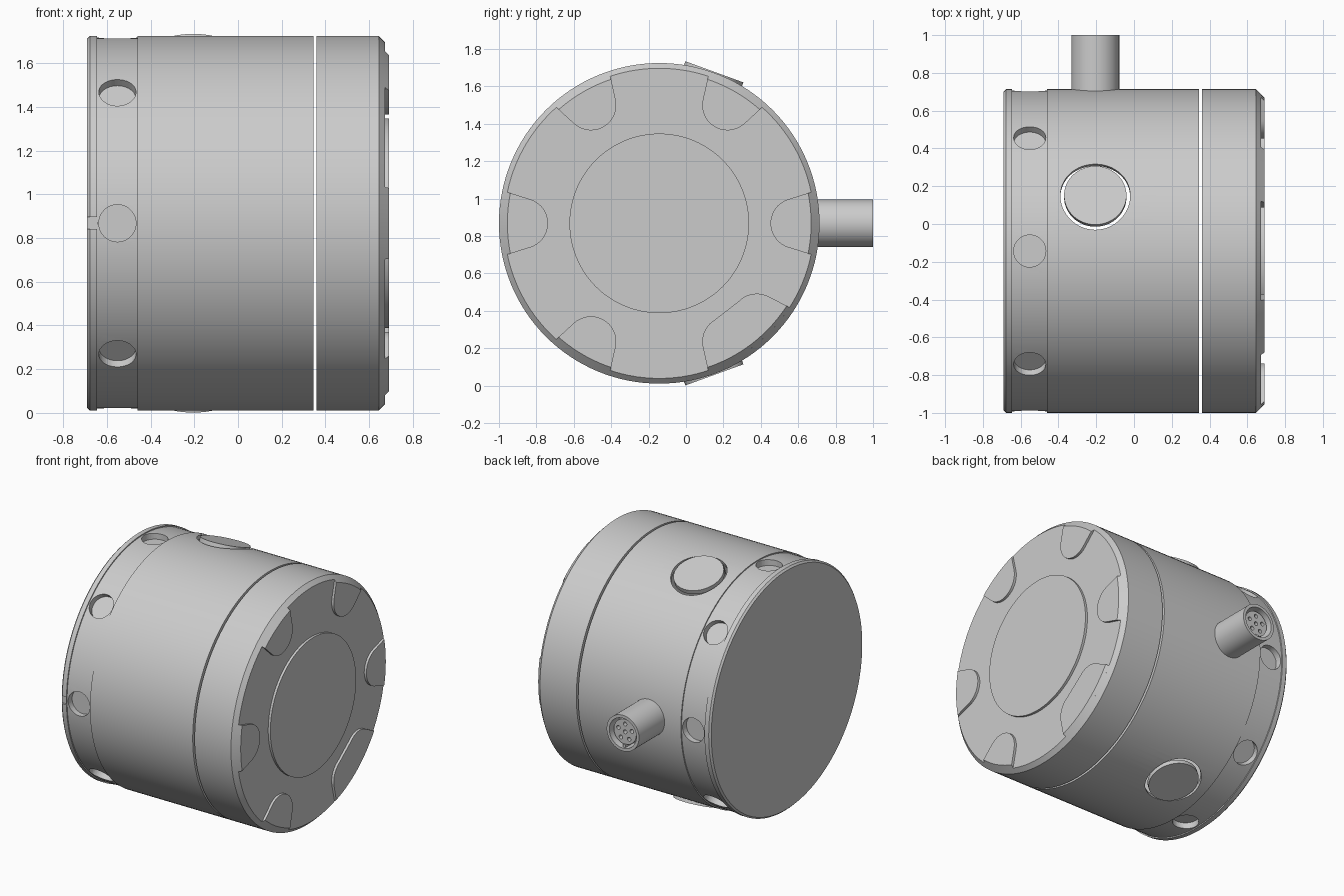
import bpy, bmesh
from math import sin, cos, pi, radians
from mathutils import Vector, Matrix

if "Cube" in bpy.data.objects:
    bpy.data.objects.remove(bpy.data.objects["Cube"])

CY, CZ, R = -0.143, 0.868, 0.857      # drum axis (runs along x) and radius
AXIS = Vector((0, CY, CZ))


def finish(name, bm, smooth=True):
    bmesh.ops.recalc_face_normals(bm, faces=bm.faces)
    me = bpy.data.meshes.new(name)
    bm.to_mesh(me)
    bm.free()
    ob = bpy.data.objects.new(name, me)
    bpy.context.collection.objects.link(ob)
    if smooth:
        shade(ob)
    return ob


def select(ob):
    bpy.ops.object.select_all(action='DESELECT')
    ob.select_set(True)
    bpy.context.view_layer.objects.active = ob


def shade(ob):
    select(ob)
    bpy.ops.object.shade_smooth_by_angle(angle=radians(25))


def lathe(name, profile, origin, axis, closed=False, n=128):
    """Revolve (distance along axis, radius) points; r = 0 ends become poles."""
    rot = Vector(axis).to_track_quat('Z', 'Y')
    bm = bmesh.new()
    rings = []
    for t, r in profile:
        k = n if r > 0 else 1
        rings.append([bm.verts.new(origin + rot @ Vector((r * cos(2 * pi * i / n), r * sin(2 * pi * i / n), t)))
                      for i in range(k)])
    pairs = list(zip(rings, rings[1:]))
    if closed:
        pairs.append((rings[-1], rings[0]))
    for a, b in pairs:
        for i in range(n):
            j = (i + 1) % n
            if len(a) == 1:
                bm.faces.new((a[0], b[i], b[j]))
            elif len(b) == 1:
                bm.faces.new((a[i], a[j], b[0]))
            else:
                bm.faces.new((a[i], a[j], b[j], b[i]))
    return finish(name, bm)


def add_cyl(bm, origin, direction, t0, t1, r, n=48):
    d = Vector(direction).normalized()
    m = Matrix.Translation(origin + d * (t0 + t1) / 2) @ d.to_track_quat('Z', 'Y').to_matrix().to_4x4()
    bmesh.ops.create_cone(bm, cap_ends=True, segments=n, radius1=r, radius2=r, depth=t1 - t0, matrix=m)


def add_box(bm, centre, size):
    bmesh.ops.create_cube(bm, size=1, matrix=Matrix.Translation(centre) @ Matrix.Diagonal((*size, 1)))


def cut(ob, bm):
    cutter = finish("cutter", bm, False)
    cutter.hide_render = True
    mod = ob.modifiers.new("cut", 'BOOLEAN')
    mod.operation, mod.solver, mod.object = 'DIFFERENCE', 'EXACT', cutter
    select(ob)
    bpy.ops.object.modifier_apply(modifier=mod.name)
    bpy.data.objects.remove(cutter)
    shade(ob)


# Main drum: a hollow cup with end flange and shallow band
body = lathe("drum_body", [(-0.69, 0), (-0.69, R - 0.012), (-0.678, R), (-0.645, R), (-0.645, 0.849),
                           (-0.46, 0.849), (-0.46, R), (0.345, R), (0.345, 0.83), (-0.44, 0.83),
                           (-0.44, 0.79), (-0.65, 0.79), (-0.65, 0)], AXIS, (1, 0, 0))

# Eight blind holes in the band, front index notch, two button openings
button_origin = AXIS + Vector((-0.205, 0, 0))
button_dirs = [(0, sin(radians(20)), s * cos(radians(20))) for s in (1, -1)]
bm = bmesh.new()
for i in range(8):
    a = i * pi / 4
    add_cyl(bm, AXIS + Vector((-0.552, 0, 0)), (0, cos(a), sin(a)), 0.805, 0.95, 0.085)
add_box(bm, (-0.68, CY - R, CZ), (0.07, 0.03, 0.055))
for d in button_dirs:
    add_cyl(bm, button_origin, d, 0.7, 1.0, 0.185, 64)
cut(body, bm)

# Flat buttons, above and below
for name, d in zip(("upper_button", "lower_button"), button_dirs):
    bm = bmesh.new()
    add_cyl(bm, button_origin, d, 0.83, 0.862, 0.165, 64)
    finish(name, bm)

# End cap with chamfered rim and raised centre disc
lathe("end_cap", [(0.36, 0), (0.36, R), (0.645, R), (0.673, 0.829), (0.673, 0)], AXIS, (1, 0, 0))
lathe("centre_disc", [(0.66, 0), (0.66, 0.48), (0.69, 0.48), (0.69, 0)], AXIS, (1, 0, 0))


# Raised grip pads round the cap face
def pad(name, deg0, deg1):
    a0, a1, half = radians(deg0), radians(deg1), radians(11.5)

    def arc(a, side):
        pts = []
        for i in range(11):
            t = radians(180 - 72 * i / 10)
            u, v = 0.73 + 0.135 * cos(t), side * 0.135 * sin(t)
            pts.append((u * cos(a) - v * sin(a), u * sin(a) + v * cos(a)))
        return pts

    inner = arc(a0, -1)[::-1] + arc(a1, 1)[(1 if a0 == a1 else 0):]
    bm = bmesh.new()
    rings = []
    for x, r in ((0.672, 0.83), (0.69, 0.812)):
        rim = [a1 + half + (a0 - a1 - 2 * half) * i / 14 for i in range(15)]
        pts = inner + [(r * cos(a), r * sin(a)) for a in rim]
        rings.append([bm.verts.new((x, CY + y, CZ + z)) for y, z in pts])
    n = len(rings[0])
    for i in range(n):
        j = (i + 1) % n
        bm.faces.new((rings[0][i], rings[0][j], rings[1][j], rings[1][i]))
    for ring in rings:
        bm.faces.new(ring)
    finish(name, bm)


for k in range(5):
    pad(f"grip_pad_{k + 1}", 60 * k, 60 * k)
pad("wide_grip_pad", 300, 315.6)

# Cable socket at the back: sleeve, insert with pin holes, key
socket = Vector((-0.205, 0, CZ))
lathe("socket_sleeve", [(0.67, 0), (0.67, 0.127), (1.0, 0.127), (1.0, 0.106), (0.9, 0.106), (0.9, 0)],
      socket, (0, 1, 0), n=64)
insert = lathe("socket_insert", [(0.89, 0), (0.89, 0.088), (0.975, 0.088), (0.975, 0)], socket, (0, 1, 0), n=64)
bm = bmesh.new()
spots = [(0, 0)] + [(0.055 * cos(pi / 2 + i * 2 * pi / 5), 0.055 * sin(pi / 2 + i * 2 * pi / 5)) for i in range(5)]
for x, z in spots:
    add_cyl(bm, socket + Vector((x, 0, z)), (0, 1, 0), 0.93, 1.0, 0.014, 20)
cut(insert, bm)
bm = bmesh.new()
add_box(bm, socket + Vector((0, 0.94, -0.097)), (0.022, 0.09, 0.024))
finish("socket_key", bm)
